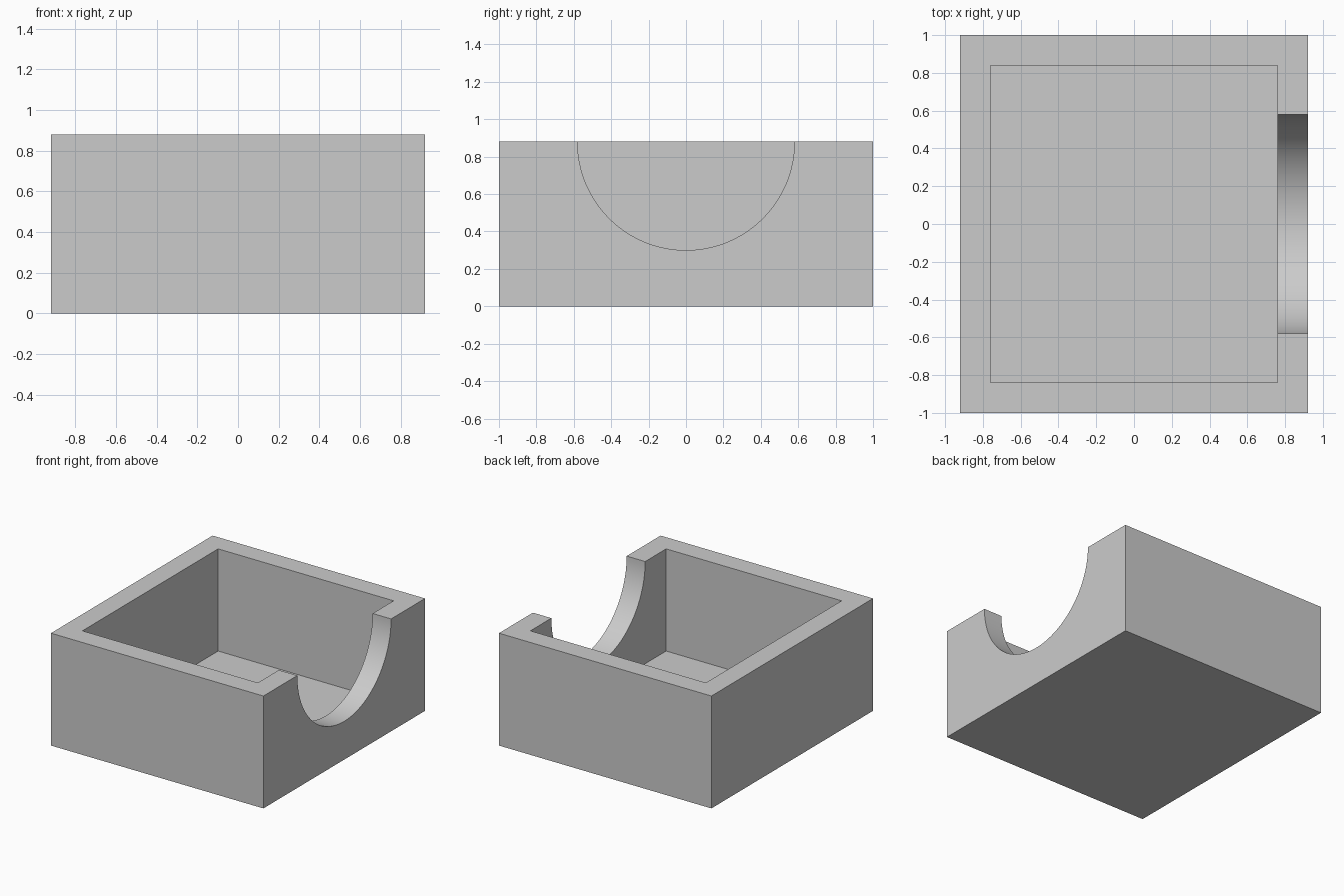
import bpy
import math

if "Cube" in bpy.data.objects:
    bpy.data.objects.remove(bpy.data.objects["Cube"], do_unlink=True)

WIDTH, DEPTH, HEIGHT = 1.84, 2.0, 0.88
WALL, FLOOR, NOTCH_RADIUS = 0.16, 0.08, 0.58


def box(name, size, bottom):
    bpy.ops.mesh.primitive_cube_add(size=1, location=(0, 0, bottom + size[2] / 2))
    obj = bpy.context.object
    obj.name = name
    obj.scale = size
    bpy.ops.object.transform_apply(location=True, rotation=True, scale=True)
    return obj


def cut(target, cutter):
    mod = target.modifiers.new(cutter.name, "BOOLEAN")
    mod.operation = "DIFFERENCE"
    mod.solver = "EXACT"
    mod.object = cutter
    bpy.context.view_layer.objects.active = target
    bpy.ops.object.modifier_apply(modifier=mod.name)
    bpy.data.objects.remove(cutter, do_unlink=True)


# Plain grey material
grey = bpy.data.materials.new("grey")
grey.use_nodes = True
colour = (0.6, 0.6, 0.6, 1)
grey.diffuse_color = colour
grey.node_tree.nodes["Principled BSDF"].inputs["Base Color"].default_value = colour

# Open box: solid block with a hollow interior
tray = box("open_box", (WIDTH, DEPTH, HEIGHT), 0)
cut(tray, box("hollow", (WIDTH - 2 * WALL, DEPTH - 2 * WALL, HEIGHT), FLOOR))

# Half-round notch through the +x wall
bpy.ops.mesh.primitive_cylinder_add(
    vertices=128, radius=NOTCH_RADIUS, depth=0.5,
    location=(WIDTH / 2, 0, HEIGHT), rotation=(0, math.pi / 2, 0))
notch = bpy.context.object
notch.name = "notch"
cut(tray, notch)

tray.data.materials.clear()
tray.data.materials.append(grey)

# Smooth the notch, keep the box edges sharp
bpy.ops.object.select_all(action="DESELECT")
tray.select_set(True)
bpy.context.view_layer.objects.active = tray
bpy.ops.object.shade_smooth_by_angle(angle=math.radians(30))
